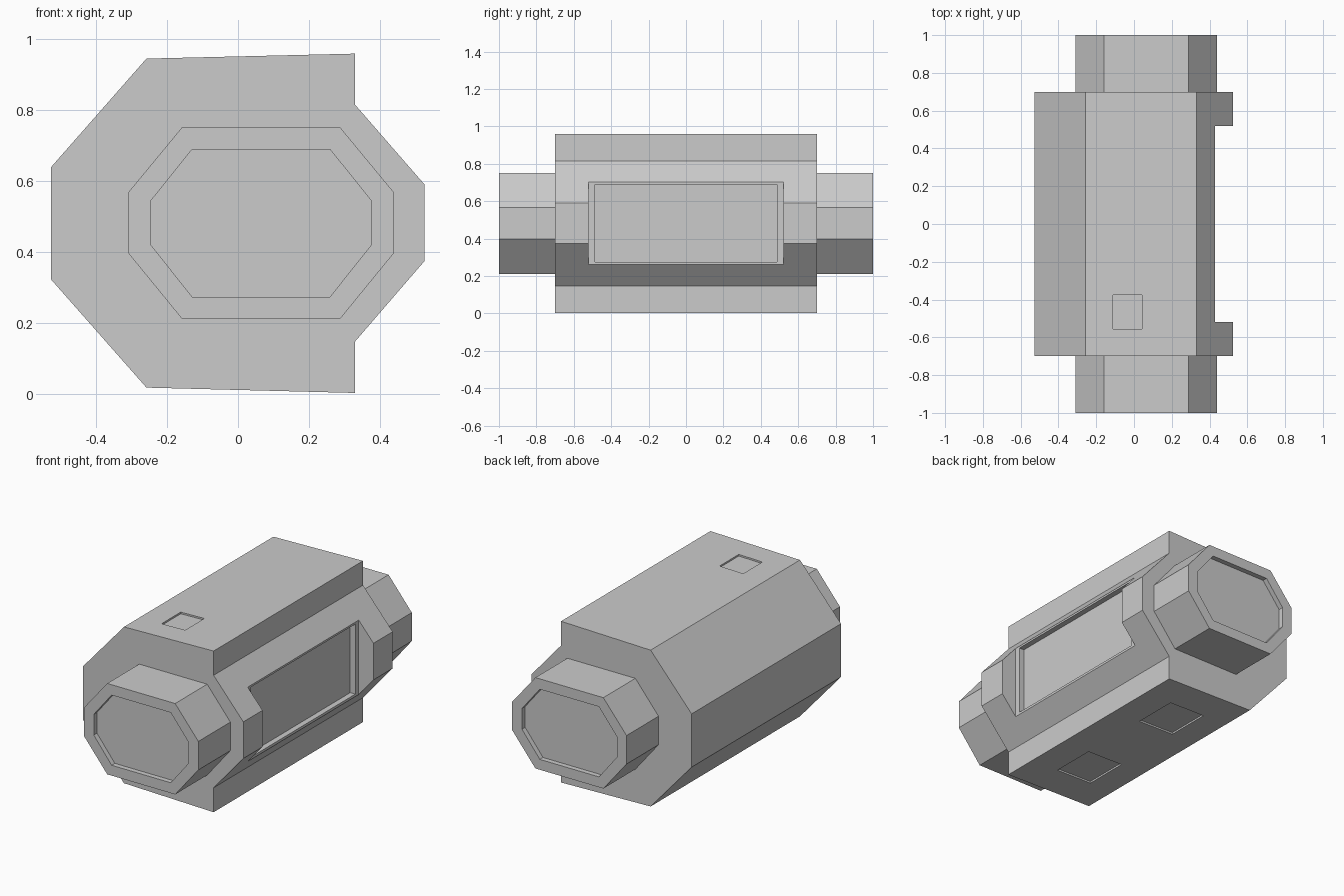
import bpy, bmesh, math

if "Cube" in bpy.data.objects:
    bpy.data.objects.remove(bpy.data.objects["Cube"])


def prism(name, profile, y0, y1, rim=0, depth=0):
    """Extrude an (x, z) profile from y0 to y1; optionally recess the y1 end."""
    bm = bmesh.new()
    start = bm.faces.new([bm.verts.new((x, y0, z)) for x, z in profile])
    ext = bmesh.ops.extrude_face_region(bm, geom=[start], use_keep_orig=True)["geom"]
    for v in (g for g in ext if isinstance(g, bmesh.types.BMVert)):
        v.co.y = y1
    bmesh.ops.recalc_face_normals(bm, faces=bm.faces[:])
    if rim:
        cap = next(f for f in bm.faces if all(abs(v.co.y - y1) < 1e-5 for v in f.verts))
        bmesh.ops.inset_individual(bm, faces=[cap], thickness=rim)
        panel = bmesh.ops.extrude_discrete_faces(bm, faces=[cap])["faces"][0]
        for v in panel.verts:
            v.co.y -= math.copysign(depth, y1)
    mesh = bpy.data.meshes.new(name)
    bm.to_mesh(mesh)
    bm.free()
    obj = bpy.data.objects.new(name, mesh)
    bpy.context.collection.objects.link(obj)
    return obj


def cut(target, location, size, tilt=0):
    """Subtract a box from the target and remove the cutter."""
    bpy.ops.mesh.primitive_cube_add(size=1, location=location, rotation=(0, tilt, 0))
    cutter = bpy.context.object
    cutter.name = "cutter"
    cutter.scale = size
    cutter.hide_render = True
    mod = target.modifiers.new("cut", "BOOLEAN")
    mod.operation = "DIFFERENCE"
    mod.solver = "EXACT"
    mod.object = cutter
    bpy.context.view_layer.objects.active = target
    bpy.ops.object.modifier_apply(modifier=mod.name)
    bpy.data.objects.remove(cutter)


# Main housing
housing = prism("housing", [
    (-0.527, 0.322), (-0.527, 0.638), (-0.258, 0.944), (0.33, 0.958), (0.33, 0.814),
    (0.525, 0.59), (0.525, 0.373), (0.33, 0.147), (0.33, 0.002), (-0.258, 0.017)], -0.7, 0.7)

# Side window and its recessed pane
cut(housing, (0.628, 0, 0.48), (0.4, 1.04, 0.6))
cut(housing, (0.595, 0, 0.4825), (0.4, 0.975, 0.415))

# Shallow recess on the sloped top, two on the sloped bottom
slope = math.atan(0.0145 / 0.588)
cut(housing, (-0.035, -0.467, 0.9895), (0.155, 0.18, 0.1), -slope)
for y in (-0.357, 0.357):
    cut(housing, (0.025, y, -0.03), (0.24, 0.27, 0.1), slope)

# End collars with a recessed cap, mirrored front to back
collar = prism("end_collars", [
    (-0.31, 0.397), (-0.31, 0.566), (-0.158, 0.75), (0.288, 0.75),
    (0.44, 0.566), (0.44, 0.397), (0.288, 0.211), (-0.158, 0.211)],
    -0.69, -1.0, rim=0.068, depth=0.03)
mirror = collar.modifiers.new("mirror", "MIRROR")
mirror.use_axis = (False, True, False)
